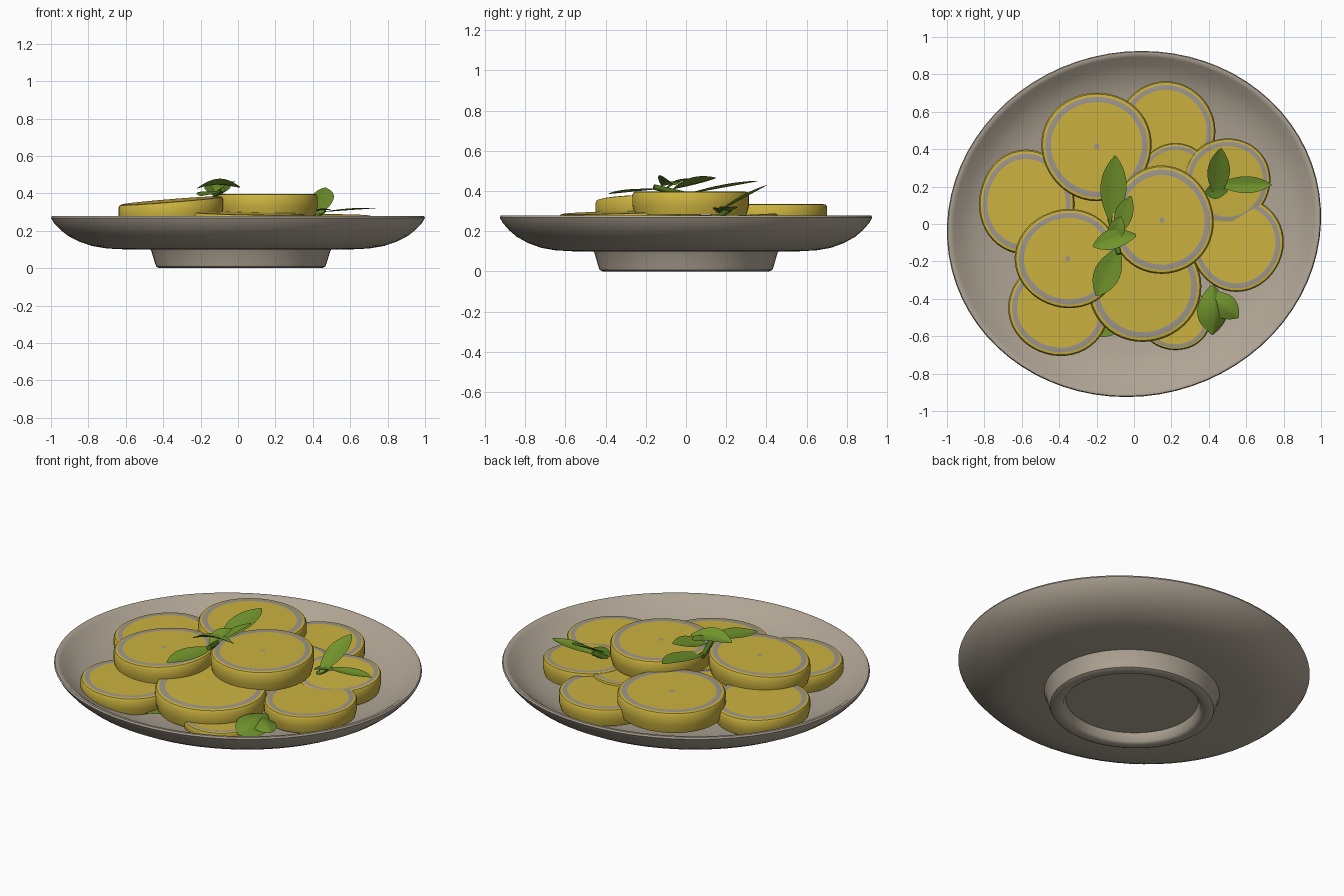
import bpy, bmesh, math
from mathutils import Vector

if "Cube" in bpy.data.objects:
    bpy.data.objects.remove(bpy.data.objects["Cube"])


def mat(name, rgb):
    m = bpy.data.materials.new(name)
    m.diffuse_color = (*rgb, 1)
    m.use_nodes = True
    m.node_tree.nodes["Principled BSDF"].inputs["Base Color"].default_value = m.diffuse_color
    return m


STONE = mat("warm grey ceramic", (0.43, 0.375, 0.30))
YELLOW = mat("lemon yellow", (0.60, 0.45, 0.05))
PITH = mat("grey pith", (0.34, 0.305, 0.27))
LEAF = mat("leaf green", (0.16, 0.29, 0.025))
DARK = mat("dark leaf green", (0.08, 0.18, 0.015))


def finish(name, bm, mats, angle=40):
    me = bpy.data.meshes.new(name)
    bm.normal_update()
    bm.to_mesh(me)
    bm.free()
    ob = bpy.data.objects.new(name, me)
    bpy.context.collection.objects.link(ob)
    for m in mats:
        me.materials.append(m)
    bpy.ops.object.select_all(action='DESELECT')
    ob.select_set(True)
    bpy.context.view_layer.objects.active = ob
    bpy.ops.object.shade_smooth_by_angle(angle=math.radians(angle))
    return ob


def lathe(bm, profile, n, place, mat_of=lambda i: 0):
    """Spin (r, z) points; first and last points lie on the axis."""
    rings = []
    for r, z in profile:
        if r == 0:
            rings.append([bm.verts.new(place(0, 0, z))])
        else:
            rings.append([bm.verts.new(place(r * math.cos(2 * math.pi * k / n),
                                             r * math.sin(2 * math.pi * k / n), z))
                          for k in range(n)])
    for i, (a, b) in enumerate(zip(rings, rings[1:])):
        for k in range(n):
            j = (k + 1) % n
            if len(a) == 1:
                vs = [a[0], b[k], b[j]]
            elif len(b) == 1:
                vs = [a[k], b[0], a[j]]
            else:
                vs = [a[k], b[k], b[j], a[j]]
            bm.faces.new(vs).material_index = mat_of(i)
    bmesh.ops.recalc_face_normals(bm, faces=bm.faces)


# Shallow oval bowl, slightly turned
t = math.radians(14)


def oval(x, y, z):
    x, y = x * 1.005, y * 0.92
    return (x * math.cos(t) - y * math.sin(t), x * math.sin(t) + y * math.cos(t), z)


bm = bmesh.new()
lathe(bm, [(0, 0.145), (0.4, 0.146), (0.6, 0.15), (0.75, 0.165), (0.85, 0.195),
           (0.92, 0.232), (0.965, 0.268), (0.982, 0.279), (0.995, 0.278), (1.0, 0.268),
           (0.985, 0.242), (0.95, 0.205), (0.91, 0.173), (0.85, 0.142), (0.78, 0.118),
           (0.7, 0.105), (0.6, 0.1), (0, 0.1)], 72, oval)
finish("plate_bowl", bm, [STONE])

# Tapered foot ring with a recessed underside
bm = bmesh.new()
lathe(bm, [(0, 0.11), (0.49, 0.11), (0.478, 0.09), (0.46, 0.03), (0.452, 0.008),
           (0.435, 0.0), (0.395, 0.0), (0.38, 0.01), (0.365, 0.055), (0, 0.055)], 56,
      lambda x, y, z: (x + 0.015, y * 0.95, z))
finish("plate_foot", bm, [STONE])


# Lemon slices: yellow disc with a grey pith band on top
def slice_disc(name, x, y, top, rx, ry, sx=0, sy=0, thick=0.11, dot=False, wob=0.0):
    def place(px, py, z):
        a = math.atan2(py, px)
        w = 1 + wob * math.cos(3 * a + x * 9)
        dx, dy = px * rx * w, py * ry * w
        return (x + dx, y + dy, top + z + sx * dx + sy * dy)
    c = 0.05 if dot else 0.3
    bm = bmesh.new()
    lathe(bm, [(0, 0), (c, 0), (0.825, 0), (0.925, 0), (0.975, -0.003), (1, -0.014),
               (1, -thick * 0.6), (0.96, -thick), (0, -thick)], 48, place,
          lambda i: 1 if i == 2 or (dot and i == 0) else 0)
    finish(name, bm, [YELLOW, PITH])


SLICES = [
    # x, y, top, rx, ry, slope x, slope y, thickness, dot
    ("top_right", 0.15, 0.02, 0.397, 0.275, 0.29, 0, 0, 0.115, True),
    ("top_left", -0.355, -0.185, 0.362, 0.28, 0.265, 0.08, 0.03, 0.11, True),
    ("back_left", -0.20, 0.415, 0.335, 0.295, 0.29, 0, 0.0, 0.12, True),
    ("back", 0.17, 0.505, 0.272, 0.265, 0.255, 0, 0.02, 0.10, False),
    ("right_back", 0.50, 0.23, 0.278, 0.23, 0.23, 0.0, 0.05, 0.10, False),
    ("right_back_lobe", 0.22, 0.24, 0.274, 0.20, 0.19, 0.0, 0.05, 0.10, False),
    ("right", 0.55, -0.105, 0.268, 0.25, 0.255, 0.03, 0, 0.10, False),
    ("front", 0.055, -0.33, 0.295, 0.302, 0.302, -0.02, 0.03, 0.12, False),
    ("left", -0.575, 0.115, 0.275, 0.255, 0.28, 0.02, 0, 0.10, False),
    ("front_left", -0.40, -0.445, 0.262, 0.27, 0.262, 0.0, 0.0, 0.10, False),
    ("front_low", 0.22, -0.50, 0.205, 0.19, 0.175, 0, 0, 0.06, False),
    ("middle_low", -0.22, 0.08, 0.25, 0.20, 0.20, 0, 0, 0.10, False),
]
for s in SLICES:
    slice_disc("lemon_slice_" + s[0], *s[1:], wob=0.012)


# Curved, creased leaves from base to tip
def leaf(name, base, tip, width, arch=0.02, fold=0.25, m=LEAF, roll=0.0):
    b, e = Vector(base), Vector(tip)
    d = (e - b).normalized()
    side = d.cross(Vector((0, 0, 1))).normalized()
    up = side.cross(d)
    side, up = (side * math.cos(roll) + up * math.sin(roll),
                up * math.cos(roll) - side * math.sin(roll))
    bm = bmesh.new()
    N, M, rows = 12, 6, []
    for i in range(N + 1):
        u = i / N
        w = width / 2 * max(0.06, math.sin(math.pi * (0.04 + 0.96 * u) ** 1.15) ** 0.75
                            if u < 1 else 0)
        row = []
        for j in range(M + 1):
            v = 2 * j / M - 1
            row.append(bm.verts.new(b.lerp(e, u) + side * (w * v) +
                                    up * (fold * w * abs(v) + arch * math.sin(math.pi * u))))
        rows.append(row)
    for i in range(N):
        for j in range(M):
            bm.faces.new([rows[i][j], rows[i][j + 1], rows[i + 1][j + 1], rows[i + 1][j]])
    bmesh.ops.solidify(bm, geom=bm.faces[:], thickness=0.010)
    bmesh.ops.recalc_face_normals(bm, faces=bm.faces)
    finish(name, bm, [m], 50)


LEAVES = [
    ("centre_leaf_back", (-0.12, 0.01, 0.385), (-0.10, 0.365, 0.45), 0.14, 0.0, 0.2, LEAF, 0),
    ("centre_leaf_small", (-0.09, -0.06, 0.41), (-0.015, 0.15, 0.465), 0.10, 0.0, 0.3, LEAF, 0.3),
    ("centre_leaf_side", (0.01, -0.06, 0.43), (-0.22, -0.12, 0.425), 0.11, 0.02, 0.3, LEAF, -0.3),
    ("centre_leaf_upper", (-0.12, -0.10, 0.41), (-0.07, 0.04, 0.46), 0.09, 0.01, 0.2, LEAF, 0),
    ("centre_leaf_front", (-0.08, -0.13, 0.41), (-0.20, -0.385, 0.385), 0.14, 0.0, 0.15, LEAF, 0),
    ("right_leaf_up", (0.44, 0.15, 0.29), (0.465, 0.405, 0.43), 0.12, 0.0, 0.2, LEAF, 0),
    ("right_leaf_out", (0.45, 0.21, 0.30), (0.735, 0.21, 0.32), 0.09, 0.0, 0.2, LEAF, 0),
    ("right_leaf_small", (0.50, 0.18, 0.31), (0.38, 0.17, 0.29), 0.08, 0.01, 0.2, DARK, 0),
    ("front_leaf", (0.42, -0.33, 0.225), (0.42, -0.59, 0.20), 0.17, 0.03, -0.4, LEAF, 0.3),
    ("front_leaf_side", (0.40, -0.37, 0.22), (0.56, -0.50, 0.215), 0.13, 0.02, -0.4, LEAF, 0),
    ("under_leaf", (-0.05, -0.45, 0.165), (-0.19, -0.60, 0.17), 0.12, 0.01, 0.1, LEAF, 0),
]
for l in LEAVES:
    leaf(*l)

# Short sprig stems joining the leaves
for name, p, q in [("centre_stem", (-0.13, 0.03, 0.375), (-0.08, -0.16, 0.42)),
                   ("right_stem", (0.41, 0.16, 0.27), (0.46, 0.22, 0.31))]:
    a, c = Vector(p), Vector(q)
    bpy.ops.mesh.primitive_cylinder_add(vertices=10, radius=0.014, depth=(c - a).length,
                                        location=(a + c) / 2)
    ob = bpy.context.object
    ob.name = name
    ob.rotation_euler = (c - a).to_track_quat('Z', 'Y').to_euler()
    ob.data.materials.append(DARK)
    bpy.ops.object.shade_smooth_by_angle(angle=math.radians(40))
